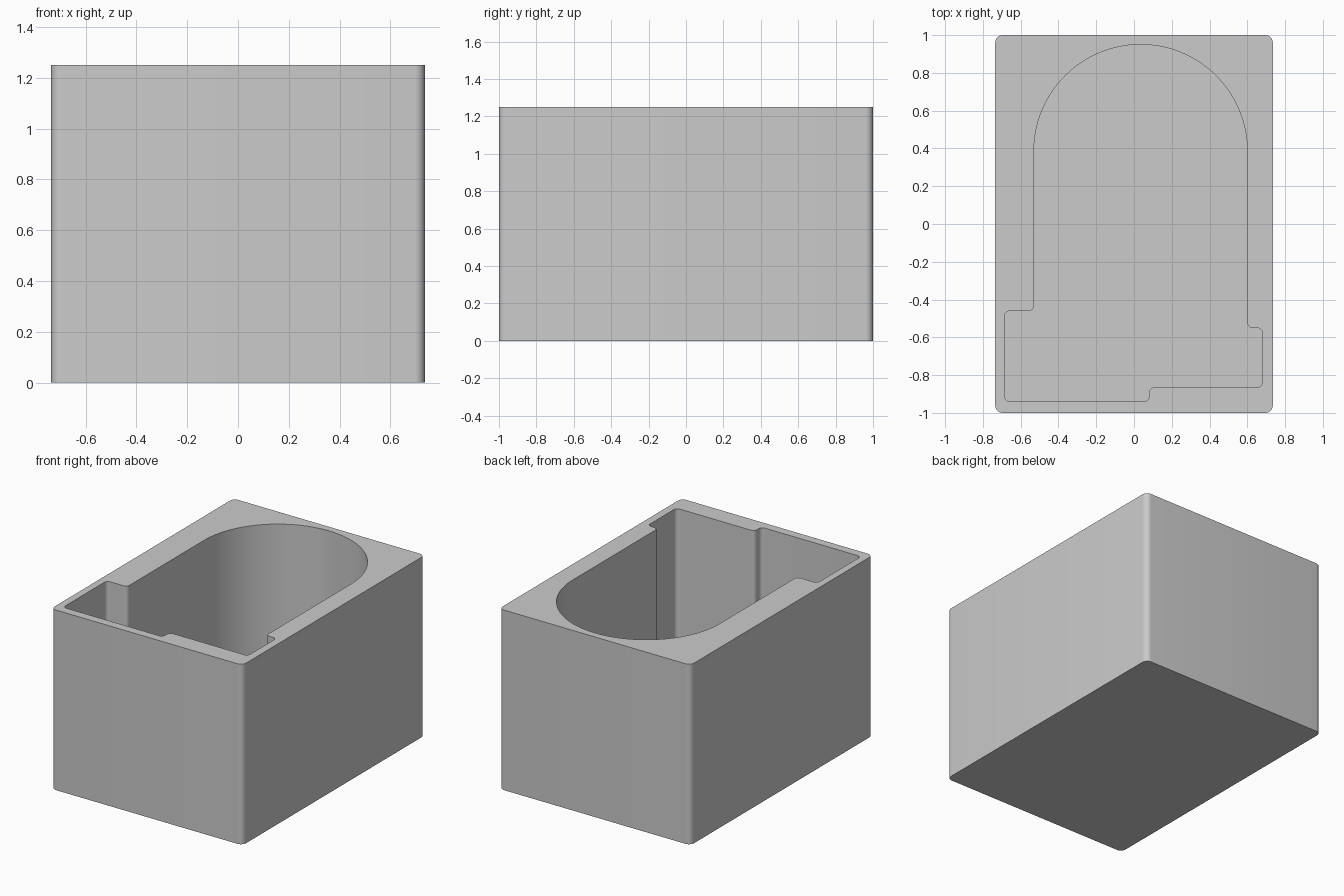
import bpy, bmesh, math
from mathutils import Vector

cube = bpy.data.objects.get("Cube")
if cube:
    bpy.data.objects.remove(cube, do_unlink=True)

W, D, H = 1.47, 2.0, 1.25
FLOOR = 0.05

grey = bpy.data.materials.new("plain grey")
grey.use_nodes = True
grey.diffuse_color = (0.6, 0.6, 0.6, 1)
grey.node_tree.nodes["Principled BSDF"].inputs["Base Color"].default_value = (0.6, 0.6, 0.6, 1)


def fillet(prev, corner, nxt, r, steps=8):
    """Points of a round that replaces a right-angled corner."""
    c = Vector(corner)
    a = (Vector(prev) - c).normalized()
    b = (Vector(nxt) - c).normalized()
    centre = c + (a + b) * r
    angles = [math.pi / 2 * i / steps for i in range(steps + 1)]
    return [centre - b * r * math.cos(t) - a * r * math.sin(t) for t in angles]


def prism(name, outline, z0, z1):
    """Upright solid from a closed outline."""
    bm = bmesh.new()
    base = bm.faces.new([bm.verts.new((p[0], p[1], z0)) for p in outline])
    top = bmesh.ops.extrude_face_region(bm, geom=[base])["geom"]
    bmesh.ops.translate(bm, vec=(0, 0, z1 - z0),
                        verts=[v for v in top if isinstance(v, bmesh.types.BMVert)])
    bmesh.ops.recalc_face_normals(bm, faces=bm.faces[:])
    mesh = bpy.data.meshes.new(name)
    bm.to_mesh(mesh)
    bm.free()
    mesh.materials.append(grey)
    obj = bpy.data.objects.new(name, mesh)
    bpy.context.collection.objects.link(obj)
    return obj


# Outer block with rounded upright edges
x, y = W / 2, D / 2
rect = [(-x, -y), (x, -y), (x, y), (-x, y)]
outer = []
for i, c in enumerate(rect):
    outer += fillet(rect[i - 1], c, rect[(i + 1) % 4], 0.04)
body = prism("holder_body", outer, 0, H)

# Pocket outline: half-round back end, stepped wider front
left, right, arc_y = -0.53, 0.60, 0.385
mid, radius = (left + right) / 2, (right - left) / 2
steps = [(left, arc_y), (left, -0.46), (-0.685, -0.46), (-0.685, -0.94), (0.08, -0.94),
         (0.08, -0.865), (0.68, -0.865), (0.68, -0.55), (right, -0.55), (right, arc_y)]
pocket = []
for i in range(1, len(steps) - 1):
    pocket += fillet(steps[i - 1], steps[i], steps[i + 1], 0.028)
for i in range(65):
    t = math.pi * i / 64
    pocket.append((mid + radius * math.cos(t), arc_y + radius * math.sin(t)))
cutter = prism("pocket_cutter", pocket, FLOOR, H + 0.2)
cutter.hide_render = True

# Hollow the block, then drop the cutter
cut = body.modifiers.new("pocket", 'BOOLEAN')
cut.operation = 'DIFFERENCE'
cut.solver = 'EXACT'
cut.object = cutter
bpy.ops.object.select_all(action='DESELECT')
body.select_set(True)
bpy.context.view_layer.objects.active = body
bpy.ops.object.modifier_apply(modifier=cut.name)
bpy.data.objects.remove(cutter, do_unlink=True)
bpy.ops.object.shade_smooth_by_angle(angle=math.radians(30))
